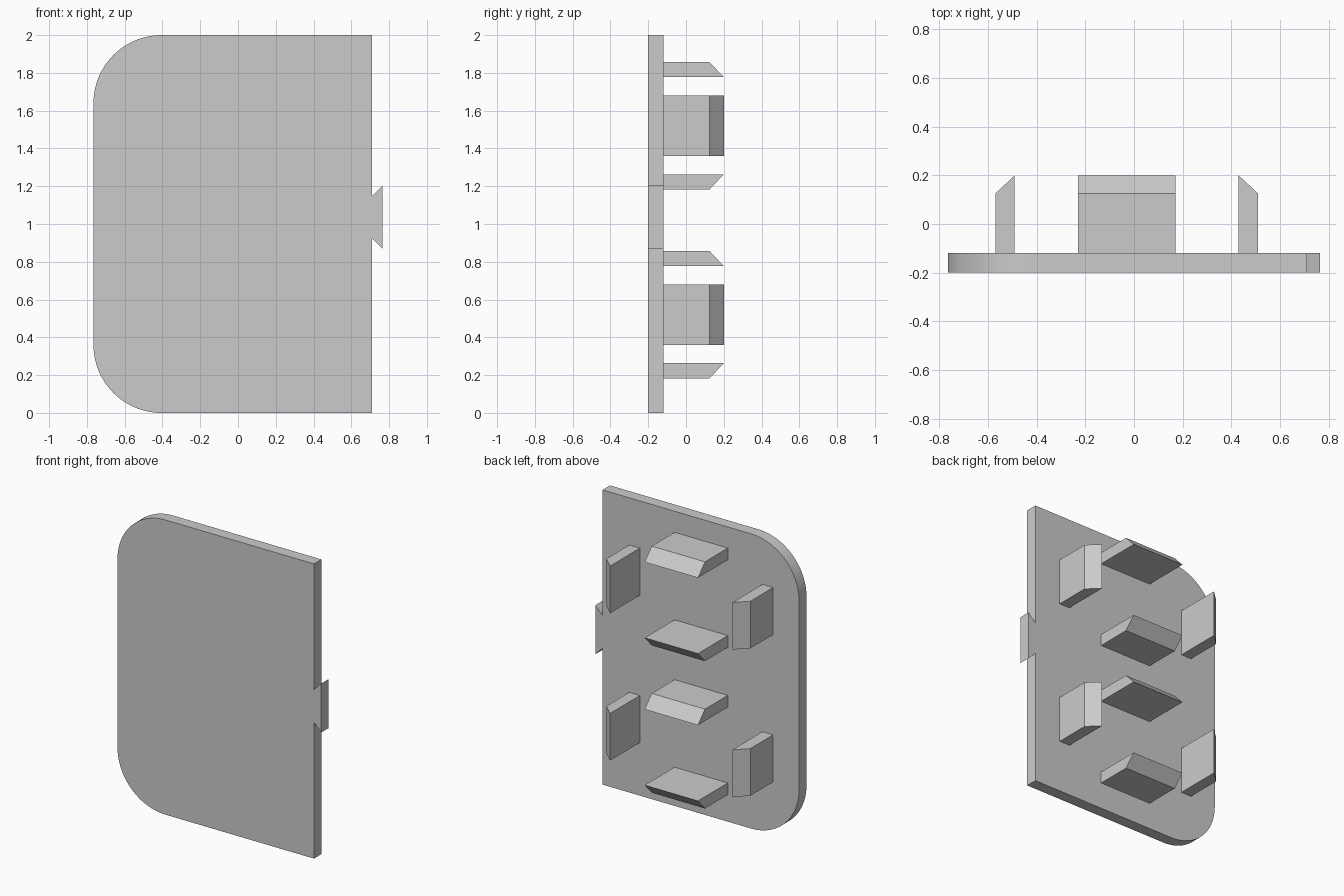
import bpy
import bmesh
from math import cos, sin, pi
from mathutils import Vector

cube = bpy.data.objects.get("Cube")
if cube:
    bpy.data.objects.remove(cube, do_unlink=True)

GREY = (0.6, 0.6, 0.6, 1)
grey = bpy.data.materials.new("light grey")
grey.use_nodes = True
grey.diffuse_color = GREY
grey.node_tree.nodes["Principled BSDF"].inputs["Base Color"].default_value = GREY


def prism(name, outline, depth):
    """Extrude a closed outline of 3D points along a depth vector."""
    bm = bmesh.new()
    base = bm.faces.new([bm.verts.new(p) for p in outline])
    out = bmesh.ops.extrude_face_region(bm, geom=[base], use_keep_orig=True)
    moved = [v for v in out["geom"] if isinstance(v, bmesh.types.BMVert)]
    bmesh.ops.translate(bm, verts=moved, vec=depth)
    bmesh.ops.recalc_face_normals(bm, faces=bm.faces)
    mesh = bpy.data.meshes.new(name)
    bm.to_mesh(mesh)
    bm.free()
    mesh.materials.append(grey)
    obj = bpy.data.objects.new(name, mesh)
    bpy.context.collection.objects.link(obj)
    return obj


# Plate: two rounded corners and a dovetail key on the straight edge
FRONT, BACK = -0.2, -0.12
LEFT, RIGHT, TOP, RADIUS, STEPS = -0.765, 0.71, 2.0, 0.36, 24


def corner(cz, start):
    angles = [start + pi / 2 * i / STEPS for i in range(STEPS + 1)]
    return [(LEFT + RADIUS + RADIUS * cos(a), cz + RADIUS * sin(a)) for a in angles]


key = [(RIGHT, 0.925), (0.765, 0.87), (0.765, 1.203), (RIGHT, 1.147)]
profile = ([(RIGHT, 0)] + key + [(RIGHT, TOP)]
           + corner(TOP - RADIUS, pi / 2) + corner(RADIUS, pi))
plate = prism("plate", [(x, FRONT, z) for x, z in profile], Vector((0, BACK - FRONT, 0)))
bpy.ops.object.select_all(action="DESELECT")
plate.select_set(True)
bpy.context.view_layer.objects.active = plate
bpy.ops.object.shade_smooth_by_angle()

# Clips: flat inner face, outer face chamfered towards the tip
SHOULDER, TIP, THICK = 0.125, 0.2, 0.08


def clip(name, centre, outward, along, distance, length):
    section = [(0, BACK), (0, TIP), (THICK, SHOULDER), (THICK, BACK)]
    start = centre - along * length / 2
    points = [start + outward * (distance + d) + Vector((0, y, 0)) for d, y in section]
    prism(name, points, along * length)


X, Z = Vector((1, 0, 0)), Vector((0, 0, 1))
for level, height in (("lower", 0.52), ("upper", 1.52)):
    middle = Vector((-0.03, 0, height))
    clip(level + "_left_clip", middle, X, Z, 0.46, 0.32)
    clip(level + "_right_clip", middle, -X, Z, 0.46, 0.32)
    clip(level + "_top_clip", middle, Z, X, 0.257, 0.4)
    clip(level + "_bottom_clip", middle, -Z, X, 0.257, 0.4)
